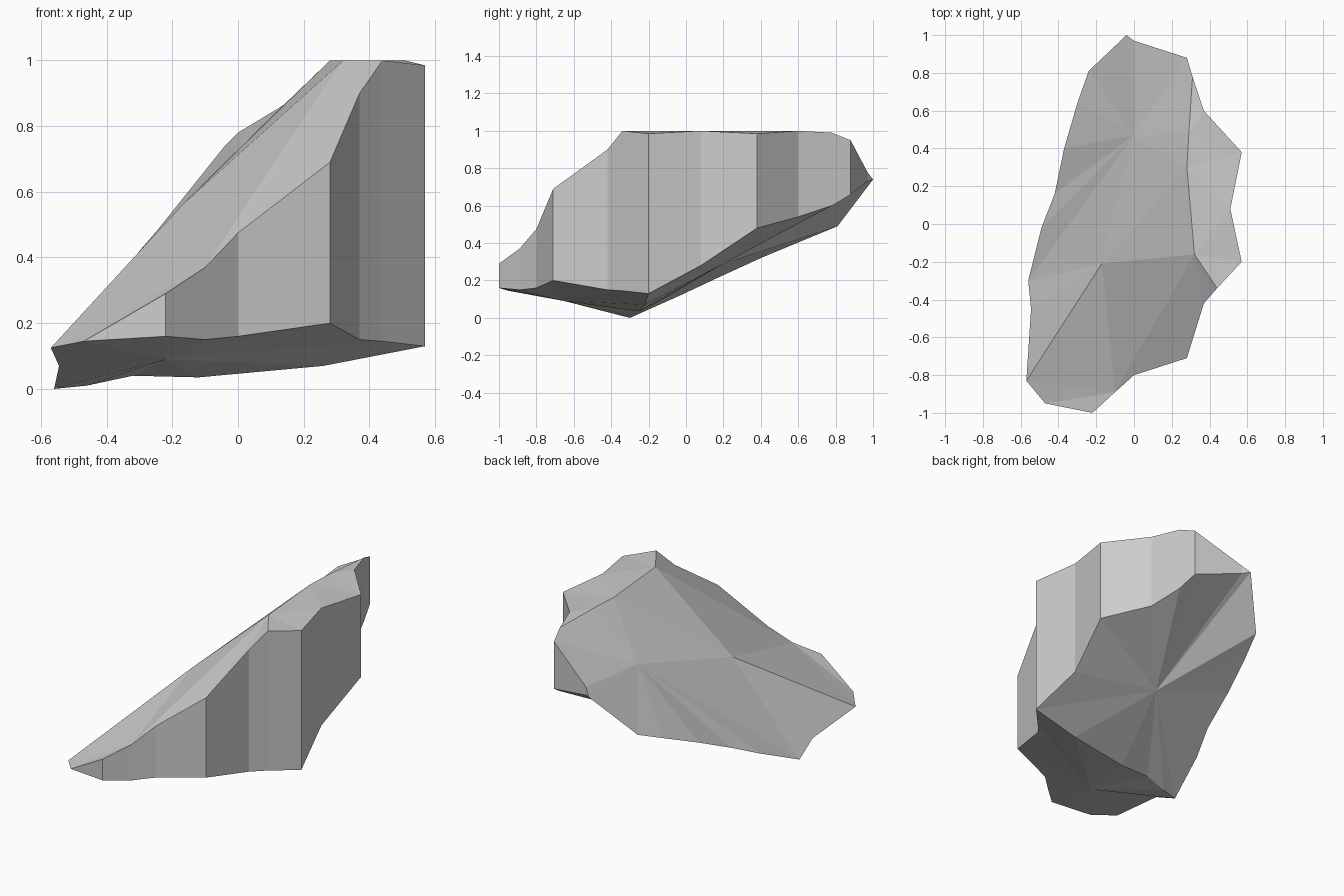
import bpy
import bmesh

default_cube = bpy.data.objects.get("Cube")
if default_cube:
    bpy.data.objects.remove(default_cube, do_unlink=True)

stone = bpy.data.materials.new("stone grey")
stone.use_nodes = True
grey = (0.6, 0.6, 0.6, 1)
stone.diffuse_color = grey
stone.node_tree.nodes["Principled BSDF"].inputs["Base Color"].default_value = grey

bm = bmesh.new()


def points(coords):
    return [bm.verts.new(c) for c in coords]


def fan(centre, ring):
    """Triangles from one vertex to each edge along an open chain."""
    for a, b in zip(ring, ring[1:]):
        bm.faces.new((centre, a, b))


# Upright broken side: x, y, lower height, upper height, from front to back
cliff = [
    (-.22, -1, .16, .29), (-.1, -.89, .15, .37), (0, -.8, .16, .475),
    (.28, -.71, .2, .69), (.37, -.42, .15, .9), (.44, -.34, .145, 1),
    (.57, -.2, .13, .985), (.51, .08, .28, 1), (.57, .38, .48, .985),
    (.37, .6, .54, 1), (.31, .78, .6, .99), (.28, .88, .66, .95),
    (0, .97, .73, .78),
]
low = points((x, y, b) for x, y, b, t in cliff)
high = points((x, y, t) for x, y, b, t in cliff)

# Thin edge: from the back tip along the left-hand slope to the front
thin = points([
    (-.04, 1, .74), (-.24, .81, .49), (-.3, .64, .42), (-.37, .4, .32),
    (-.42, .16, .21), (-.49, -.02, .125), (-.56, -.3, 0),
    (-.545, -.45, .07), (-.57, -.83, .125), (-.47, -.95, .145),
])
tip, toe, heel, nose = thin[0], thin[6], thin[8], thin[9]

# Wall faces, closed by a triangle at either end
for i in range(len(low) - 1):
    bm.faces.new((low[i], low[i + 1], high[i + 1], high[i]))
bm.faces.new((nose, low[0], high[0]))
bm.faces.new((low[-1], tip, high[-1]))

# Crest beside the flat summit
crest = points([(.32, -.16, 1), (.28, .3, 1), (.29, .48, 1)])
peak = crest[0]
for crest_vert, first, last in ((peak, 5, 7), (crest[1], 7, 8), (crest[2], 8, 10)):
    fan(crest_vert, high[first:last + 1])
bm.faces.new((peak, high[7], crest[1]))
bm.faces.new((crest[1], high[8], crest[2]))

# Long sloping back and the steeper front shoulder
shoulder, hollow = points([(-.17, -.21, .56), (0, .47, .73)])
fan(hollow, [crest[2]] + high[10:] + thin[:7] + [shoulder, crest[1], crest[2]])
fan(shoulder, thin[6:9] + [high[1], peak, crest[1]])
fan(peak, high[1:6])
fan(high[1], [heel, nose, high[0]])

# Underside: two shallow planes meeting at a low keel
keel = points([(.26, -.22, .07), (-.12, -.25, .035), (-.32, -.26, .04), (-.46, -.28, .01)])
belly_front, belly_back = points([(-.22, -.65, .09), (0, .2, .29)])
fan(belly_front, thin[6:] + low[:7] + keel + [toe])
fan(belly_back, [toe] + keel[::-1] + low[6:] + thin[:7])

bmesh.ops.recalc_face_normals(bm, faces=bm.faces[:])
mesh = bpy.data.meshes.new("rock_slab")
bm.to_mesh(mesh)
bm.free()
mesh.materials.append(stone)

rock = bpy.data.objects.new("rock_slab", mesh)
bpy.context.collection.objects.link(rock)
